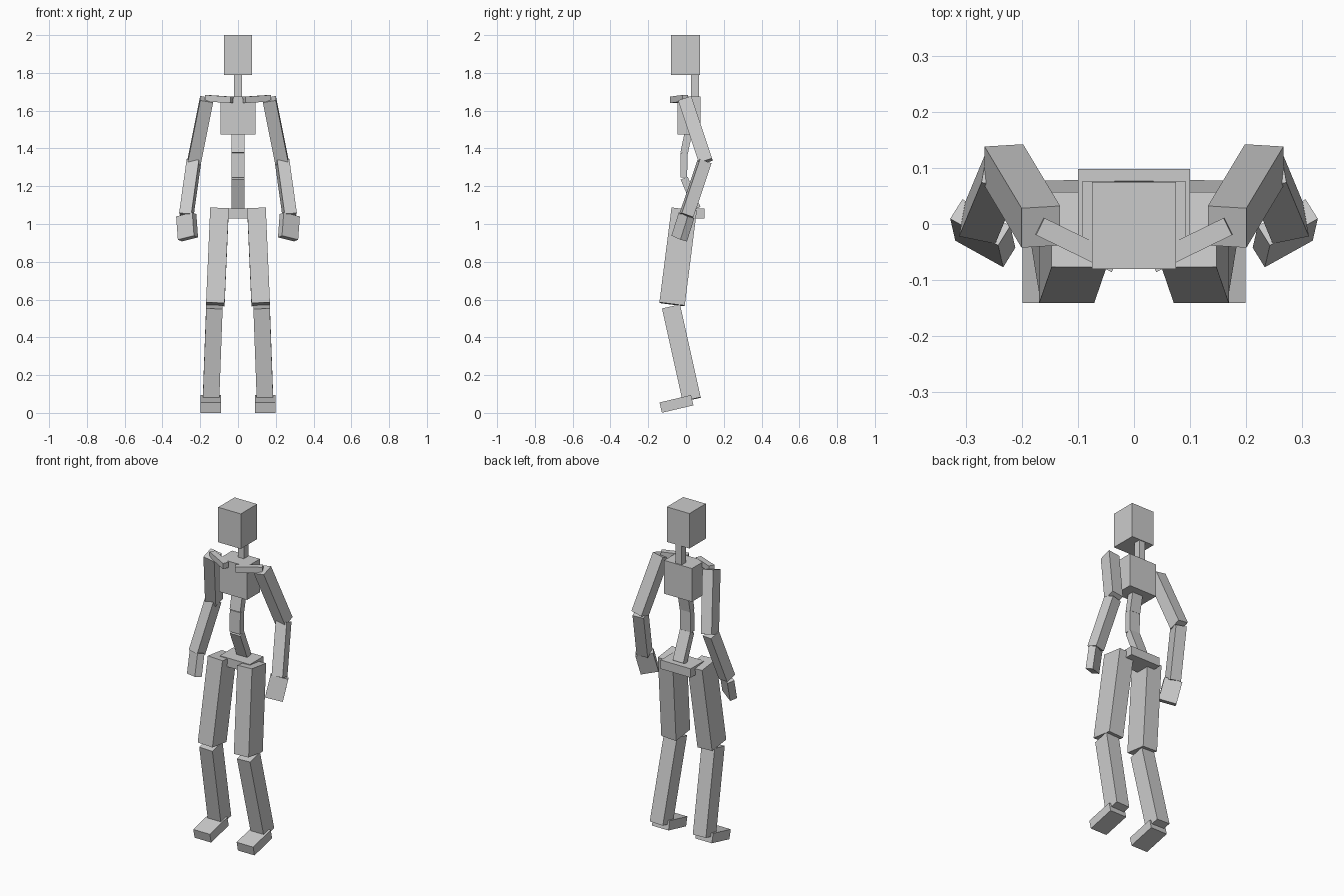
import bpy
from mathutils import Vector, Matrix

if "Cube" in bpy.data.objects:
    bpy.data.objects.remove(bpy.data.objects["Cube"])


def limb(name, start, end, width, depth, side=(1, 0, 0)):
    """Box running from start to end; 'side' is the width direction."""
    a, b = Vector(start), Vector(end)
    axis = (b - a).normalized()
    s = Vector(side)
    s = (s - axis * s.dot(axis)).normalized()
    d = axis.cross(s)
    bpy.ops.mesh.primitive_cube_add(size=1)
    ob = bpy.context.object
    ob.name = name
    rot = Matrix((s, d, axis)).transposed().to_4x4()
    size = Matrix.Diagonal((width, depth, (b - a).length, 1))
    ob.data.transform(rot @ size)
    ob.location = (a + b) / 2
    return ob


def pair(name, start, end, width, depth, side=(1, 0, 0)):
    """Same box on both sides of the body."""
    for label, m in (("left", 1), ("right", -1)):
        flip = lambda v: (v[0] * m, v[1], v[2])
        limb(f"{label}_{name}", flip(start), flip(end), width, depth, flip(side))


# Head, neck and torso
limb("head", (0, -.003, 1.79), (0, -.003, 2.0), .15, .155)
limb("neck", (0, .048, 1.66), (0, .048, 1.80), .04, .043)
limb("chest", (0, .015, 1.475), (0, .015, 1.675), .185, .122)
limb("upper_spine", (0, .012, 1.48), (0, -.01, 1.375), .07, .04)
limb("middle_spine", (0, -.01, 1.375), (0, -.012, 1.245), .07, .036)
limb("lower_spine", (0, -.01, 1.243), (0, .058, 1.083), .07, .04)
limb("pelvis", (0, .034, 1.03), (0, .034, 1.083), .2, .128)

# Shoulders and arms
pair("collarbone", (.033, -.07, 1.657), (.168, -.004, 1.666), .034, .034, (-.44, .9, 0))
pair("upper_arm", (.166, -.005, 1.66), (.232, .105, 1.33), .07, .074)
pair("forearm", (.234, .098, 1.33), (.274, .002, 1.045), .066, .066, (1, .18, 0))
pair("hand", (.274, .003, 1.046), (.265, -.036, .923), .1, .042, (.85, .53, 0))

# Legs and feet
pair("thigh", (.098, -.01, 1.077), (.12, -.074, .575), .098, .135)
pair("shin", (.125, -.079, .562), (.143, .03, .071), .087, .098)
pair("foot", (.144, .033, .067), (.144, -.134, .028), .11, .056)
